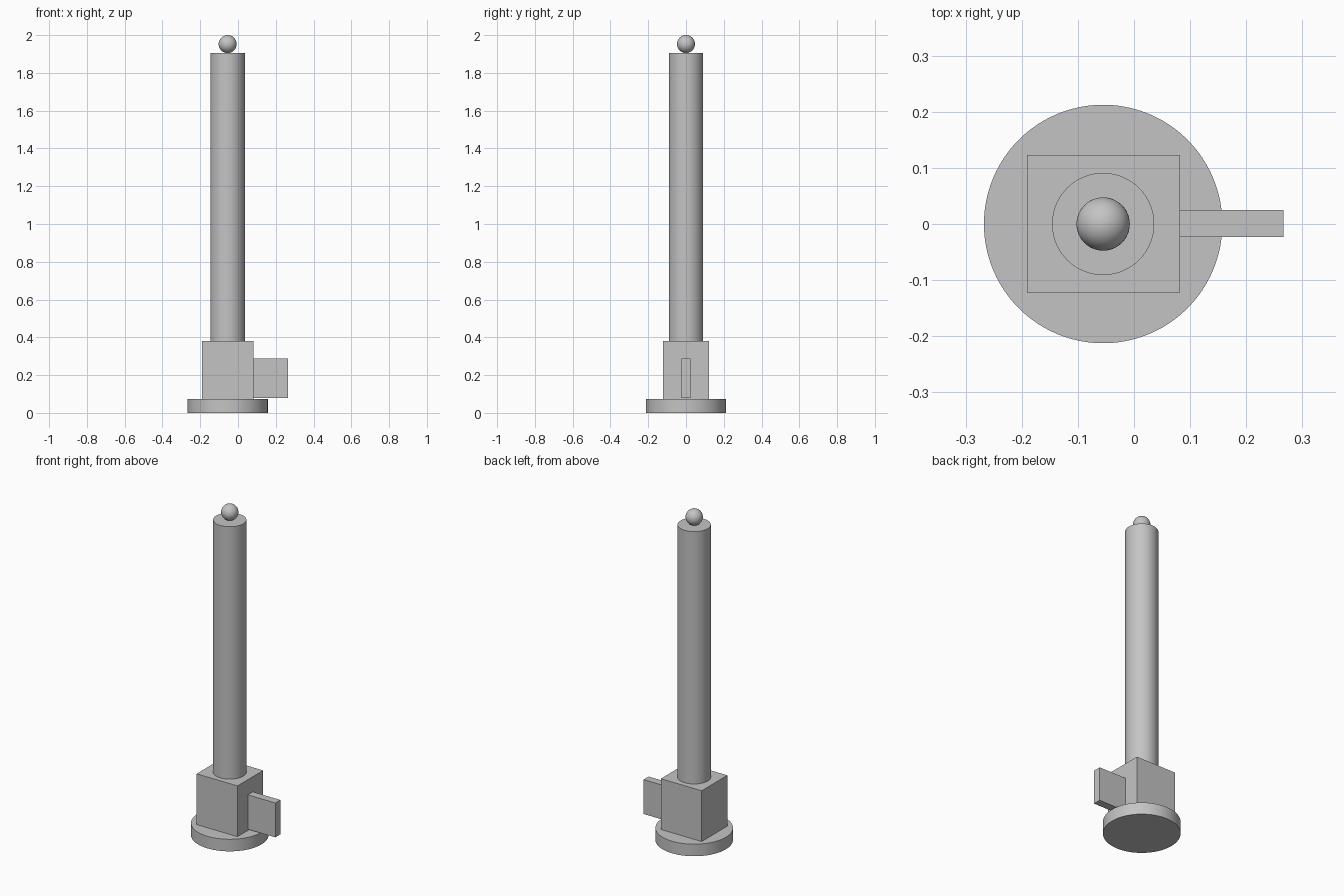
import bpy
import math

cube = bpy.data.objects.get("Cube")
if cube:
    bpy.data.objects.remove(cube, do_unlink=True)

# Single plain grey
GREY = (0.55, 0.55, 0.55, 1.0)
grey = bpy.data.materials.new("light grey")
grey.use_nodes = True
grey.diffuse_color = GREY
grey.node_tree.nodes["Principled BSDF"].inputs["Base Color"].default_value = GREY

AXIS_X = -0.055  # shared axis of the round parts


def finish(name, smooth=False):
    obj = bpy.context.object
    obj.name = name
    obj.data.materials.append(grey)
    if smooth:
        bpy.ops.object.shade_smooth_by_angle(angle=math.radians(35))
    return obj


def cylinder(name, radius, z0, z1):
    bpy.ops.mesh.primitive_cylinder_add(
        vertices=96, radius=radius, depth=z1 - z0,
        location=(AXIS_X, 0, (z0 + z1) / 2))
    return finish(name, smooth=True)


def box(name, low, high):
    bpy.ops.mesh.primitive_cube_add(
        size=1, location=[(a + b) / 2 for a, b in zip(low, high)])
    bpy.context.object.scale = [b - a for a, b in zip(low, high)]
    bpy.ops.object.transform_apply(location=False, rotation=False, scale=True)
    return finish(name)


# Round foot, square block and tall column
cylinder("base_disc", 0.2125, 0.0, 0.073)
box("lower_block", (-0.191, -0.122, 0.073), (0.082, 0.123, 0.38))
cylinder("column", 0.091, 0.38, 1.906)

# Flat fin on the left side of the block
box("side_fin", (0.082, -0.023, 0.08), (0.266, 0.025, 0.288))

# Ball resting on the column
bpy.ops.mesh.primitive_uv_sphere_add(
    segments=48, ring_count=24, radius=0.0475, location=(AXIS_X, 0, 1.9525))
finish("top_ball", smooth=True)
